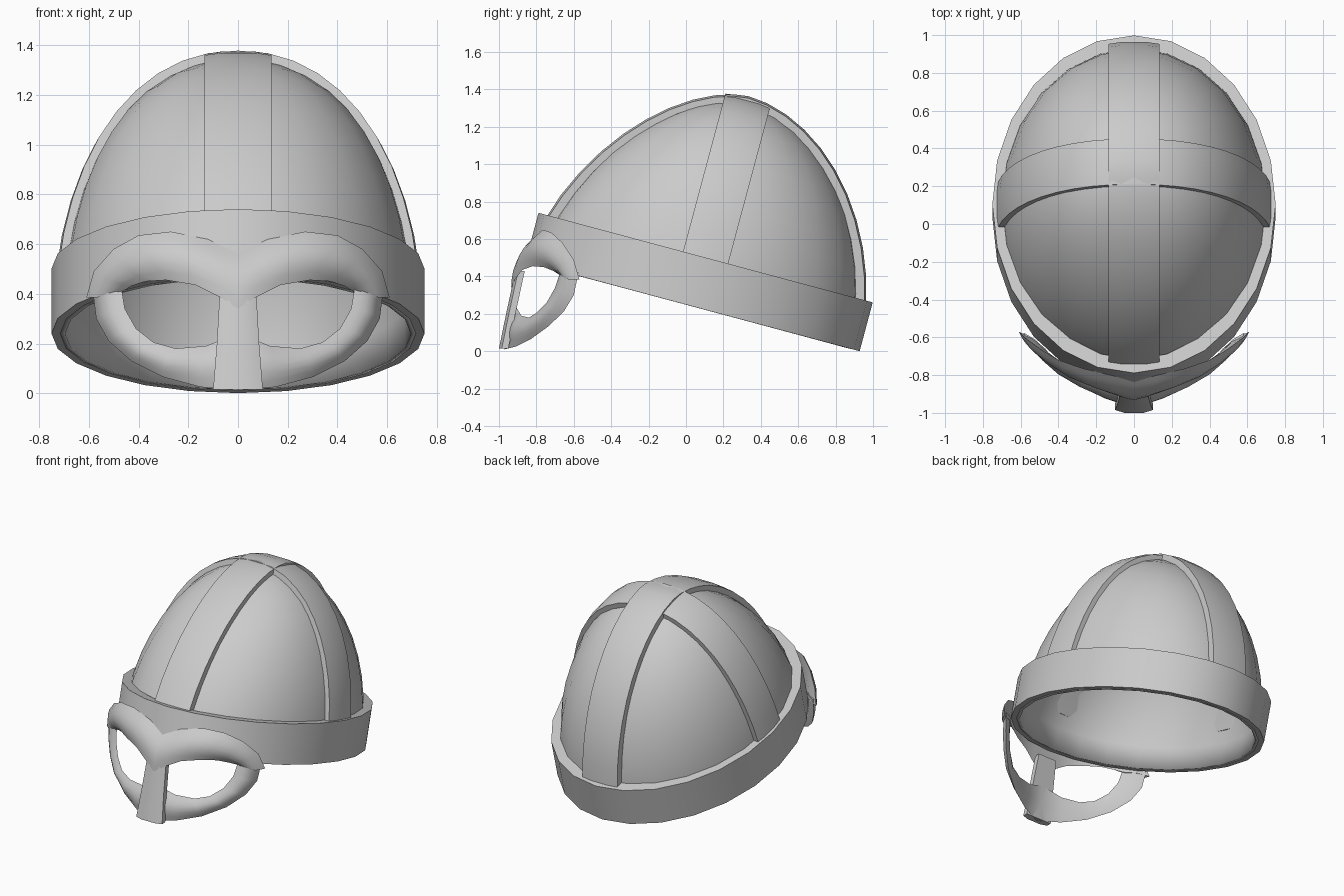
import bpy, bmesh, math
from mathutils import Matrix, Vector

cube = bpy.data.objects.get("Cube")
if cube:
    bpy.data.objects.remove(cube, do_unlink=True)

steel = bpy.data.materials.new("plain grey steel")
steel.use_nodes = True
GREY = (0.6, 0.6, 0.6, 1.0)
steel.diffuse_color = GREY
steel.node_tree.nodes["Principled BSDF"].inputs["Base Color"].default_value = GREY

# The bowl is built upright, then tipped forward-up by this matrix
TILT = Matrix.Translation((0, 0.035, 0.24)) @ Matrix.Rotation(math.radians(-15), 4, 'X')
SEGMENTS = 24
QUARTER = math.pi / 2


def loft(name, sections, cyclic=False, capped=True, matrix=None):
    """Skin a list of closed cross-sections into one smooth-shaded object."""
    bm = bmesh.new()
    rows = [[bm.verts.new(p) for p in section] for section in sections]
    pairs = list(zip(rows, rows[1:]))
    if cyclic:
        pairs.append((rows[-1], rows[0]))
    for a, b in pairs:
        for i in range(len(a)):
            j = (i + 1) % len(a)
            bm.faces.new((a[i], a[j], b[j], b[i]))
    if capped and not cyclic:
        bm.faces.new(rows[0])
        bm.faces.new(rows[-1])
    bmesh.ops.remove_doubles(bm, verts=bm.verts, dist=0.0005)
    bmesh.ops.recalc_face_normals(bm, faces=bm.faces)
    if matrix:
        bm.transform(matrix)
    mesh = bpy.data.meshes.new(name)
    bm.to_mesh(mesh)
    bm.free()
    mesh.materials.append(steel)
    for face in mesh.polygons:
        face.use_smooth = True
    mesh.set_sharp_from_angle(angle=math.radians(40))
    obj = bpy.data.objects.new(name, mesh)
    bpy.context.collection.objects.link(obj)
    return obj


def shell(theta, phi, offset=0.0):
    """Point on the bowl: flatter at the front, fuller at the sides."""
    c, s = math.cos(theta), math.sin(theta)
    power = 2.15 * c * c + (1.7 if s < 0 else 1.87) * s * s
    t = min(1.0, math.sin(phi))
    r = max(0.0, 1 - t ** power) ** (1 / power)
    return Vector(((0.715 + offset) * r * c, (0.885 + offset) * r * s, (1.125 + offset) * t))


# Bowl
angles = [math.tau * i / SEGMENTS for i in range(SEGMENTS)]
bowl = loft("bowl", [[shell(a, QUARTER * k / 12) for a in angles] for k in range(13)],
            capped=False, matrix=TILT)
thick = bowl.modifiers.new("thickness", 'SOLIDIFY')
thick.thickness = 0.02
thick.offset = -1


# Brow band around the rim
def band_section(a):
    c, s = math.cos(a), math.sin(a)
    ring = lambda rx, ry, z: Vector((rx * c, ry * s, z))
    return [ring(0.75, 0.925, 0), ring(0.75, 0.925, 0.27),
            ring(0.68, 0.85, 0.27), ring(0.71, 0.88, 0)]


loft("rim_band", [band_section(a) for a in angles], cyclic=True, matrix=TILT)


# Crossing straps over the bowl
def strap(name, theta, half_width, height):
    across = Vector((-math.sin(theta), math.cos(theta), 0)) * half_width
    low = math.radians(12)
    climb = [low + (QUARTER - low) * k / 10 for k in range(11)]
    path = [(theta, p) for p in climb] + [(theta + math.pi, p) for p in climb[-2::-1]]
    sections = []
    for t, p in path:
        inner, outer = shell(t, p, -0.03), shell(t, p, height)
        edge = inner.lerp(outer, 0.85)
        sections.append([inner - across, edge - across, outer - across * 0.5,
                         outer + across * 0.5, edge + across, inner + across])
    loft(name, sections, matrix=TILT)


strap("crest_strap", -QUARTER, 0.135, 0.038)
strap("side_strap", 0.0, 0.125, 0.028)


# Face guard pieces: mirrored ribbons with a rounded front
def ribbon(name, outer, inner, bulge):
    pairs = [(Vector(o), Vector(i)) for o, i in zip(outer, inner)]
    flip = lambda v: Vector((-v.x, v.y, v.z))
    pairs = [(flip(o), flip(i)) for o, i in pairs[:0:-1]] + pairs
    mids = [(o + i) / 2 for o, i in pairs]
    sections = []
    for k, (o, i) in enumerate(pairs):
        along = mids[min(k + 1, len(mids) - 1)] - mids[max(k - 1, 0)]
        out = (i - o).cross(along).normalized()
        if out.y > 0:
            out.negate()
        front = [o.lerp(i, n / 6) + out * bulge * math.sin(math.pi * n / 6) for n in range(7)]
        sections.append(front + [mids[k] - out * 0.012])
    loft(name, sections)


# Brow ridge
ribbon("brow_ridge",
       [(0, -.82, .575), (.12, -.80, .62), (.27, -.765, .65), (.40, -.72, .635),
        (.50, -.66, .58), (.58, -.60, .49), (.61, -.57, .385)],
       [(0, -.935, .34), (.07, -.915, .385), (.17, -.875, .435), (.29, -.82, .455),
        (.37, -.76, .45), (.43, -.71, .43), (.47, -.66, .405)], 0.035)

# Lower eye guard
ribbon("eye_guard",
       [(0, -.97, .01), (.15, -.91, .025), (.30, -.83, .065), (.43, -.74, .13),
        (.52, -.655, .21), (.57, -.60, .30), (.585, -.575, .42)],
       [(0, -.91, .24), (.13, -.88, .19), (.25, -.84, .18), (.34, -.80, .205),
        (.41, -.745, .26), (.455, -.70, .34), (.47, -.67, .43)], 0.03)


# Nose guard
def nose_section(half, front, z):
    side, back = front + 0.015, front + 0.05
    return [Vector(p) for p in ((-half, side, z), (-half / 2, front, z), (half / 2, front, z),
                                (half, side, z), (half, back, z), (-half, back, z))]


loft("nose_guard", [nose_section(0.1, -1.0, 0.015), nose_section(0.085, -0.962, 0.2),
                    nose_section(0.072, -0.912, 0.43)])
